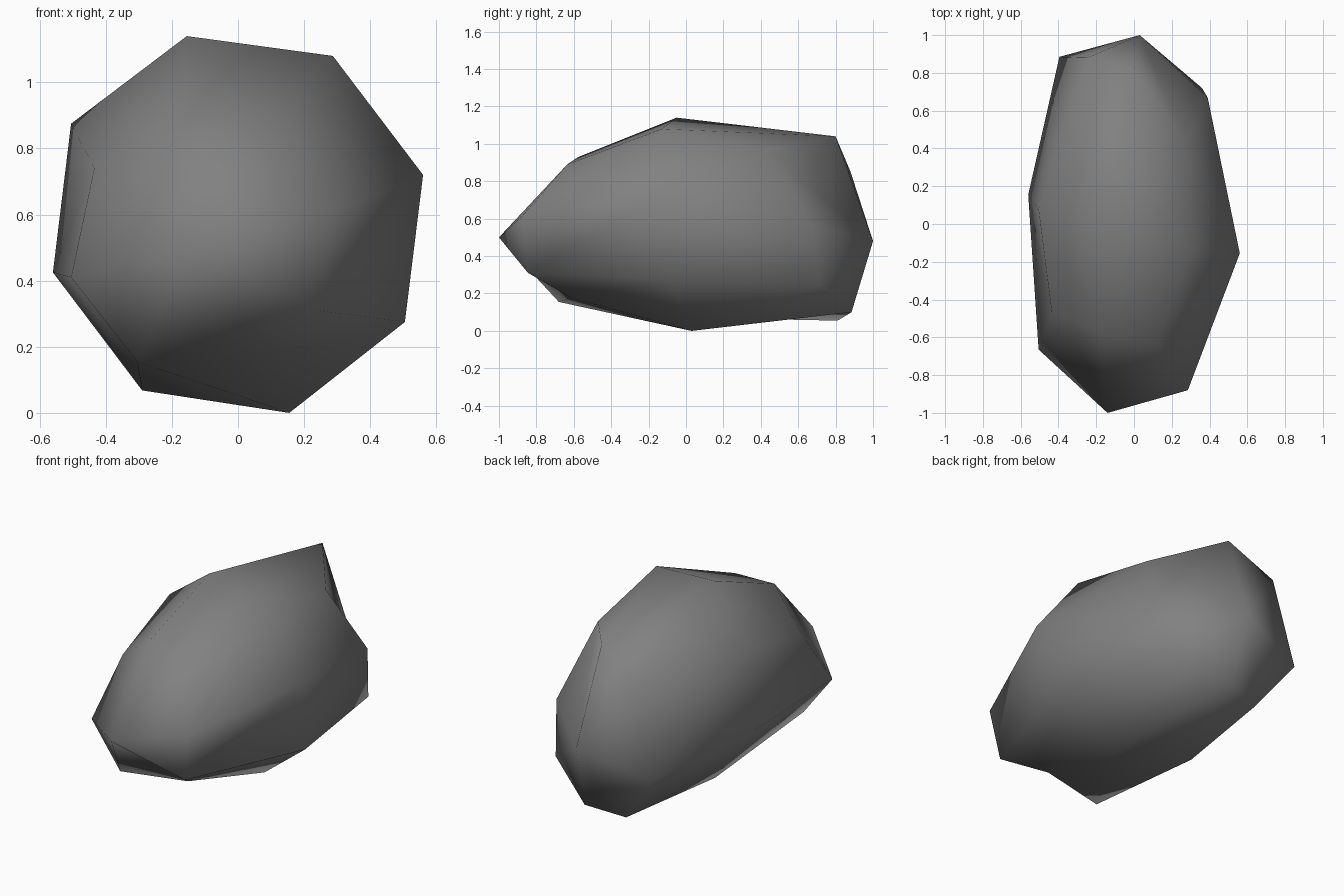
import bpy, bmesh

if "Cube" in bpy.data.objects:
    bpy.data.objects.remove(bpy.data.objects["Cube"])

# Rock: an 8-sided, 3-ring boulder lying along y (rings run front, middle, back)
front = [(.285, -.88, .61), (.12, -.635, .89), (-.184, -.575, .93), (-.435, -.47, .74),
         (-.505, -.665, .41), (-.305, -.68, .155), (.095, -.61, .175), (.24, -.845, .31)]
middle = [(.56, -.155, .72), (.287, -.13, 1.08), (-.155, -.05, 1.14), (-.505, .076, .875),
          (-.56, .155, .425), (-.29, .138, .068), (.155, .03, 0), (.505, -.087, .275)]
back = [(.39, .67, .56), (.277, .438, .97), (0, .8, 1.04), (-.247, .88, .85),
        (-.395, .885, .36), (-.17, .81, .055), (.052, .885, .1), (.36, .72, .245)]

bm = bmesh.new()
rings = [[bm.verts.new(p) for p in ring] for ring in (front, middle, back)]
tips = [bm.verts.new((-.14, -1, .5)), bm.verts.new((.03, 1, .48))]

# Bands between rings, then fans closing both ends
for i in range(8):
    j = (i + 1) % 8
    for a, b in zip(rings, rings[1:]):
        bm.faces.new((a[i], a[j], b[j], b[i]))
    bm.faces.new((tips[0], rings[0][j], rings[0][i]))
    bm.faces.new((tips[1], rings[2][i], rings[2][j]))
bmesh.ops.recalc_face_normals(bm, faces=bm.faces)
for f in bm.faces:
    f.smooth = True

mesh = bpy.data.meshes.new("rock")
bm.to_mesh(mesh)
bm.free()
mat = bpy.data.materials.new("stone grey")
mat.diffuse_color = (.22, .22, .22, 1)
mat.use_nodes = True
mat.node_tree.nodes["Principled BSDF"].inputs["Base Color"].default_value = mat.diffuse_color
mesh.materials.append(mat)
rock = bpy.data.objects.new("rock", mesh)
bpy.context.collection.objects.link(rock)
